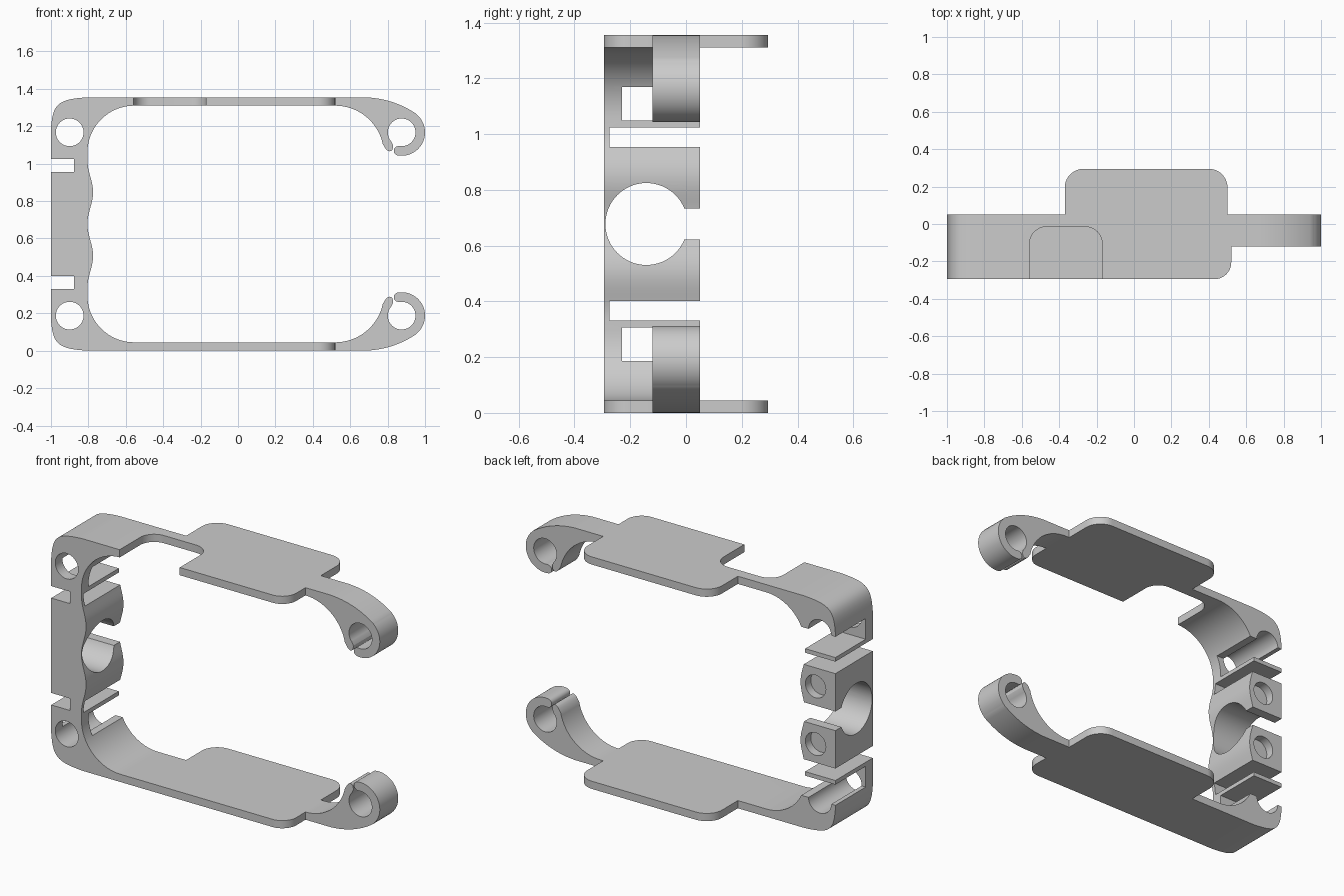
import bpy, bmesh
from math import cos, sin, pi, radians
from mathutils import Vector
from mathutils.geometry import interpolate_bezier

if "Cube" in bpy.data.objects:
    bpy.data.objects.remove(bpy.data.objects["Cube"])

MID = 0.6775          # mirror height of the frame


def arc(cx, cy, r, a0, a1, n=24):
    """Points on a circle, angles in degrees."""
    return [(cx + r * cos(radians(a0 + (a1 - a0) * i / n)),
             cy + r * sin(radians(a0 + (a1 - a0) * i / n))) for i in range(n + 1)]


def bezier(a, b, c, d, n=14):
    return [tuple(p) for p in interpolate_bezier(Vector(a), Vector(b), Vector(c), Vector(d), n)]


def prism(name, pts, axis, lo, hi):
    """Extrude a 2D outline along x (y,z outline), y (x,z outline) or z (x,y outline)."""
    place = {'x': lambda p, t: (t, p[0], p[1]),
             'y': lambda p, t: (p[0], t, p[1]),
             'z': lambda p, t: (p[0], p[1], t)}[axis]
    bm = bmesh.new()
    a = [bm.verts.new(place(p, lo)) for p in pts]
    b = [bm.verts.new(place(p, hi)) for p in pts]
    bm.faces.new(a)
    bm.faces.new(b[::-1])
    n = len(pts)
    for i in range(n):
        bm.faces.new((a[i], b[i], b[(i + 1) % n], a[(i + 1) % n]))
    bmesh.ops.recalc_face_normals(bm, faces=bm.faces)
    me = bpy.data.meshes.new(name)
    bm.to_mesh(me)
    bm.free()
    ob = bpy.data.objects.new(name, me)
    bpy.context.collection.objects.link(ob)
    return ob


def disc(cx, cy, r, n=64):
    return arc(cx, cy, r, 0, 360, n)[:-1]


def rect(x0, x1, y0, y1):
    return [(x0, y0), (x1, y0), (x1, y1), (x0, y1)]


def combine(ob, tool, op='DIFFERENCE'):
    m = ob.modifiers.new(op, 'BOOLEAN')
    m.object, m.operation, m.solver = tool, op, 'EXACT'
    bpy.context.view_layer.objects.active = ob
    bpy.ops.object.modifier_apply(modifier=m.name)
    bpy.data.objects.remove(tool)


# Upper half of the C-shaped side profile, from the outer left wall round to the inner wall
HX, HZ = 0.875, MID + 0.49
half = [(-1, MID), (-1, 1.16)]
half += bezier((-1, 1.19), (-0.99, 1.325), (-0.96, 1.345), (-0.8, 1.355))
half += bezier((0.68, 1.355), (0.80, 1.35), (0.89, 1.31), (0.955, 1.265))
half += arc(HX, HZ, 0.125, 48, -100, 36)                                   # clip outside
half += arc(HX + 0.1 * cos(radians(-100)), HZ + 0.1 * sin(radians(-100)),
            0.025, -100, -280, 10)[1:-1]                                   # rounded clip end
half += arc(HX, HZ, 0.074, -100, 222, 56)                                  # clip bore
half += bezier((0.829, 1.098), (0.832, 1.055), (0.80, 1.06), (0.786, 1.085), 8)
half += arc(0.52, 1.05, 0.26, 12, 90)                                      # arm underside
half += arc(-0.555, 1.06, 0.25, 90, 180)                                   # inner corner
half += [(-0.79 - 0.015 * cos(2 * pi * t / 0.34), MID + t)
         for t in [0.34 * i / 28 for i in range(28, -1, -1)]]              # wavy inner wall
lower = [(x, 2 * MID - z) for x, z in half[-2:0:-1]]
frame = prism("cable_frame", half + lower, 'y', -0.4, 0.4)

# Plan outline shared by post, arm plates and clips
plan = [(-1.1, -0.295)]
plan += arc(0.43, -0.205, 0.09, -90, 0, 14)
plan += [(0.52, -0.12), (1.1, -0.12), (1.1, 0.05), (0.5, 0.05)]
plan += arc(0.4, 0.195, 0.1, 0, 90, 14)
plan += arc(-0.27, 0.195, 0.1, 90, 180, 14)
plan += [(-0.37, 0.05), (-1.1, 0.05)]
combine(frame, prism("plan_cutter", plan, 'z', -0.2, 1.6), 'INTERSECT')

# Rounded notch in the upper arm only
notch = [(-0.558, -0.4), (-0.17, -0.4)]
notch += arc(-0.26, -0.105, 0.09, 0, 90, 14) + arc(-0.468, -0.105, 0.09, 90, 180, 14)
combine(frame, prism("notch_cutter", notch, 'z', 1.2, 1.5))

# Keyhole through the middle of the post
combine(frame, prism("bore_cutter", disc(-0.142, MID, 0.147), 'x', -1.2, -0.6))
combine(frame, prism("mouth_cutter", rect(-0.06, 0.2, MID - 0.056, MID + 0.056), 'x', -1.2, -0.6))

# Cuts repeated above and below the middle of the post
for s in (1, -1):
    def z(lo, hi):
        return sorted((MID + s * lo, MID + s * hi))
    combine(frame, prism("rod_hole_cutter", disc(-0.9, MID + s * 0.49, 0.074), 'y', -0.5, 0.5))
    combine(frame, prism("window_cutter", rect(-0.23, 0.2, *z(0.371, 0.492)), 'x', -1.2, -0.7))
    combine(frame, prism("slot_front_cutter", rect(-1.2, -0.878, *z(0.277, 0.347)), 'y', -0.5, 0.2))
    combine(frame, prism("slot_cutter", rect(-0.275, 0.2, *z(0.277, 0.347)), 'x', -1.2, -0.7))
    combine(frame, prism("socket_cutter", disc(-0.872, MID + s * 0.168, 0.066), 'y', 0.0, 0.2))

bpy.ops.object.select_all(action='DESELECT')
frame.select_set(True)
bpy.context.view_layer.objects.active = frame
bpy.ops.object.shade_smooth_by_angle(angle=radians(25))
